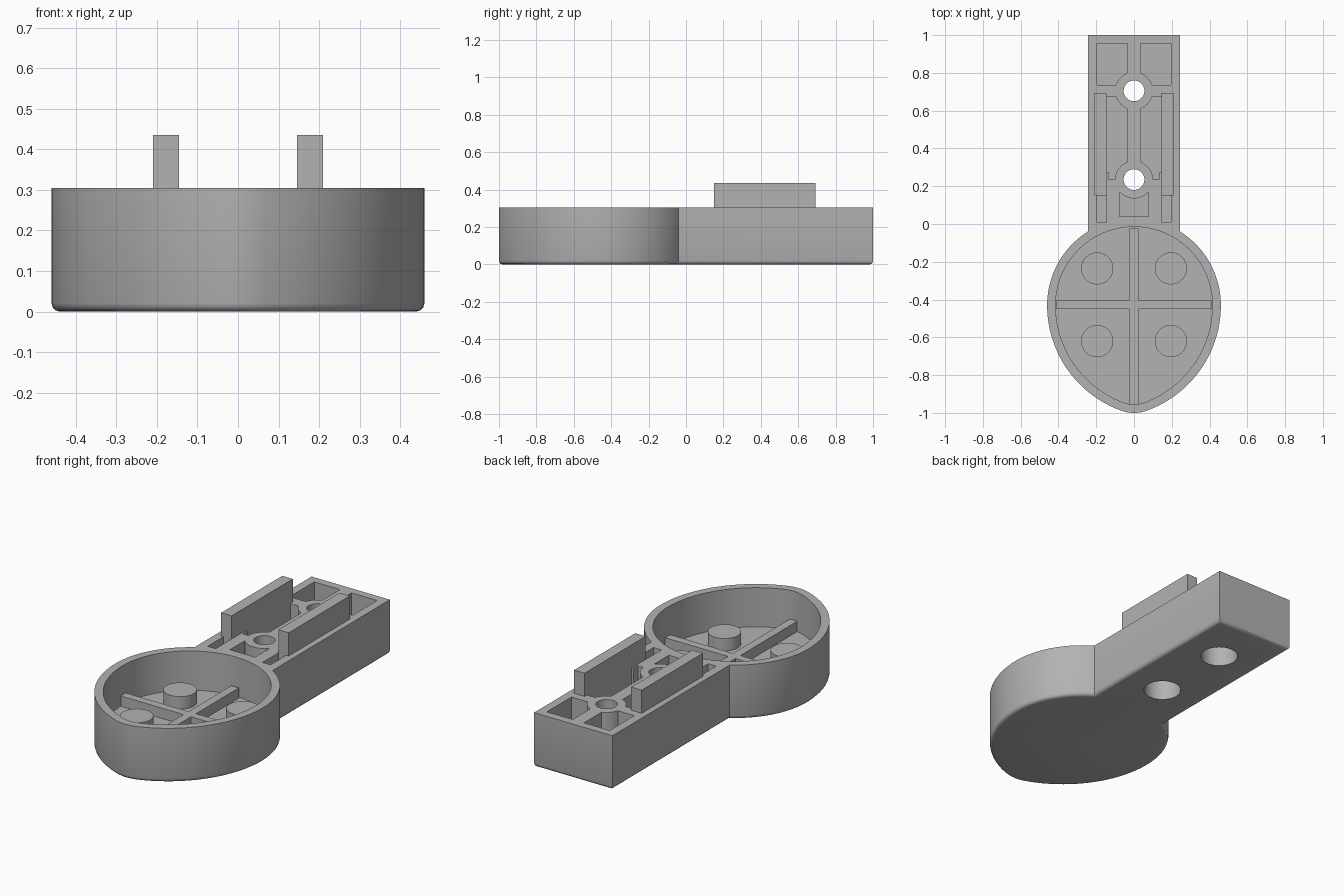
import bpy, bmesh, math

if "Cube" in bpy.data.objects:
    bpy.data.objects.remove(bpy.data.objects["Cube"])

TOP = 0.305            # top of the tray and handle
FLOOR = 0.085          # bowl floor
POCKET = 0.13          # handle pocket floor
HX, HEAD_Y, HEAD_R = 0.243, -0.43, 0.46
TIP_Y, TIP_R = -0.80, 0.20
HOLES = (0.235, 0.705)

grey = bpy.data.materials.new("grey plastic")
grey.diffuse_color = (0.45, 0.45, 0.45, 1)
grey.use_nodes = True
grey.node_tree.nodes["Principled BSDF"].inputs["Base Color"].default_value = grey.diffuse_color


def arc(cx, cy, r, a0, a1, n):
    return [(cx + r * math.cos(a0 + (a1 - a0) * i / n),
             cy + r * math.sin(a0 + (a1 - a0) * i / n)) for i in range(n + 1)]


def head_half(d, start):
    """Right half of the pear-shaped head, inset by d, from angle start to the tip."""
    gap = HEAD_Y - TIP_Y
    k = HEAD_R - TIP_R
    u = (gap * gap - k * k) / (2 * k)          # flank arc centre offset
    tip = math.atan2(TIP_Y - HEAD_Y, u)
    pts = arc(0, HEAD_Y, HEAD_R - d, start, 0, 24)
    pts += arc(-u, HEAD_Y, HEAD_R + u - d, 0, tip, 24)[1:]
    pts += arc(0, TIP_Y, TIP_R - d, tip, -math.pi / 2, 8)[1:]
    return pts


def mirrored(half):
    """Close a right-hand half outline with its mirror image."""
    return half + [(-x, y) for x, y in reversed(half) if x > 1e-5]


def body_outline(d):
    hx = HX - d
    half = [(hx, 1 - d)] + head_half(d, math.acos(hx / (HEAD_R - d)))
    return mirrored(half)


def loft(name, layers):
    """Solid through matching outlines, each given as (points, z)."""
    bm = bmesh.new()
    rings = [[bm.verts.new((x, y, z)) for x, y in pts] for pts, z in layers]
    n = len(rings[0])
    bm.faces.new(rings[0])
    bm.faces.new(rings[-1])
    for a, b in zip(rings, rings[1:]):
        for i in range(n):
            j = (i + 1) % n
            bm.faces.new((a[i], a[j], b[j], b[i]))
    bmesh.ops.recalc_face_normals(bm, faces=bm.faces)
    me = bpy.data.meshes.new(name)
    bm.to_mesh(me)
    bm.free()
    me.materials.append(grey)
    ob = bpy.data.objects.new(name, me)
    bpy.context.collection.objects.link(ob)
    return ob


def block(name, x0, x1, y0, y1, z0, z1):
    pts = [(x0, y0), (x1, y0), (x1, y1), (x0, y1)]
    return loft(name, [(pts, z0), (pts, z1)])


def cylinder(name, x, y, r, z0, z1, n=48):
    pts = arc(x, y, r, 0, 2 * math.pi, n)[:-1]
    return loft(name, [(pts, z0), (pts, z1)])


def combine(target, tool, operation):
    mod = target.modifiers.new("shape", "BOOLEAN")
    mod.operation, mod.solver, mod.object = operation, "EXACT", tool
    bpy.context.view_layer.objects.active = target
    bpy.ops.object.modifier_apply(modifier=mod.name)
    bpy.data.objects.remove(tool)


# Body with a rounded lower edge
body = loft("body", [(body_outline(0.02), 0), (body_outline(0.010), 0.003),
                     (body_outline(0.003), 0.010), (body_outline(0), 0.02),
                     (body_outline(0), TOP)])

# Bowl in the head
bowl = mirrored([(0, HEAD_Y + HEAD_R - 0.045)] + head_half(0.045, math.pi / 2)[1:])
combine(body, loft("bowl_cutter", [(bowl, FLOOR), (bowl, 0.5)]), "DIFFERENCE")

# Handle pockets on both sides of the centre web: back, middle, notch, front slot
for x0, x1, y0, y1 in ((0.035, 0.195, 0.737, 0.955), (0.035, 0.145, 0.275, 0.672),
                       (0.035, 0.135, 0.235, 0.30), (0.145, 0.195, 0.01, 0.15)):
    for s in (-1, 1):
        a, b = sorted((s * x0, s * x1))
        combine(body, block("pocket_cutter", a, b, y0, y1, POCKET, 0.5), "DIFFERENCE")
combine(body, block("front_pocket_cutter", -0.078, 0.078, 0.04, 0.168, POCKET, 0.5),
        "DIFFERENCE")

# Screw posts, bored through and widened from below
for y in HOLES:
    combine(body, cylinder("post", 0, y, 0.1, POCKET - 0.03, TOP), "UNION")
for y in HOLES:
    combine(body, cylinder("bore", 0, y, 0.055, -0.1, 0.5), "DIFFERENCE")
    combine(body, cylinder("counterbore", 0, y, 0.098, -0.1, 0.115), "DIFFERENCE")

bpy.ops.object.select_all(action="DESELECT")
body.select_set(True)
bpy.context.view_layer.objects.active = body
bpy.ops.object.shade_smooth_by_angle(angle=math.radians(32))

# Crossed ribs in the bowl
block("long_rib", -0.023, 0.023, -0.955, -0.025, FLOOR - 0.01, 0.143)
for s, side in ((-1, "left"), (1, "right")):
    a, b = sorted((s * 0.023, s * 0.413))
    block(side + "_cross_rib", a, b, -0.45, -0.405, FLOOR - 0.01, 0.143)
    # Upright fins on the handle
    a, b = sorted((s * 0.145, s * 0.21))
    block(side + "_fin", a, b, 0.15, 0.693, TOP - 0.005, 0.435)
    # Round bosses on the bowl floor
    for y, end in ((-0.235, "back"), (-0.62, "front")):
        boss = cylinder(f"{side}_{end}_boss", s * 0.195, y, 0.085, FLOOR - 0.01, 0.155)
        bpy.ops.object.select_all(action="DESELECT")
        boss.select_set(True)
        bpy.context.view_layer.objects.active = boss
        bpy.ops.object.shade_smooth_by_angle(angle=math.radians(32))
